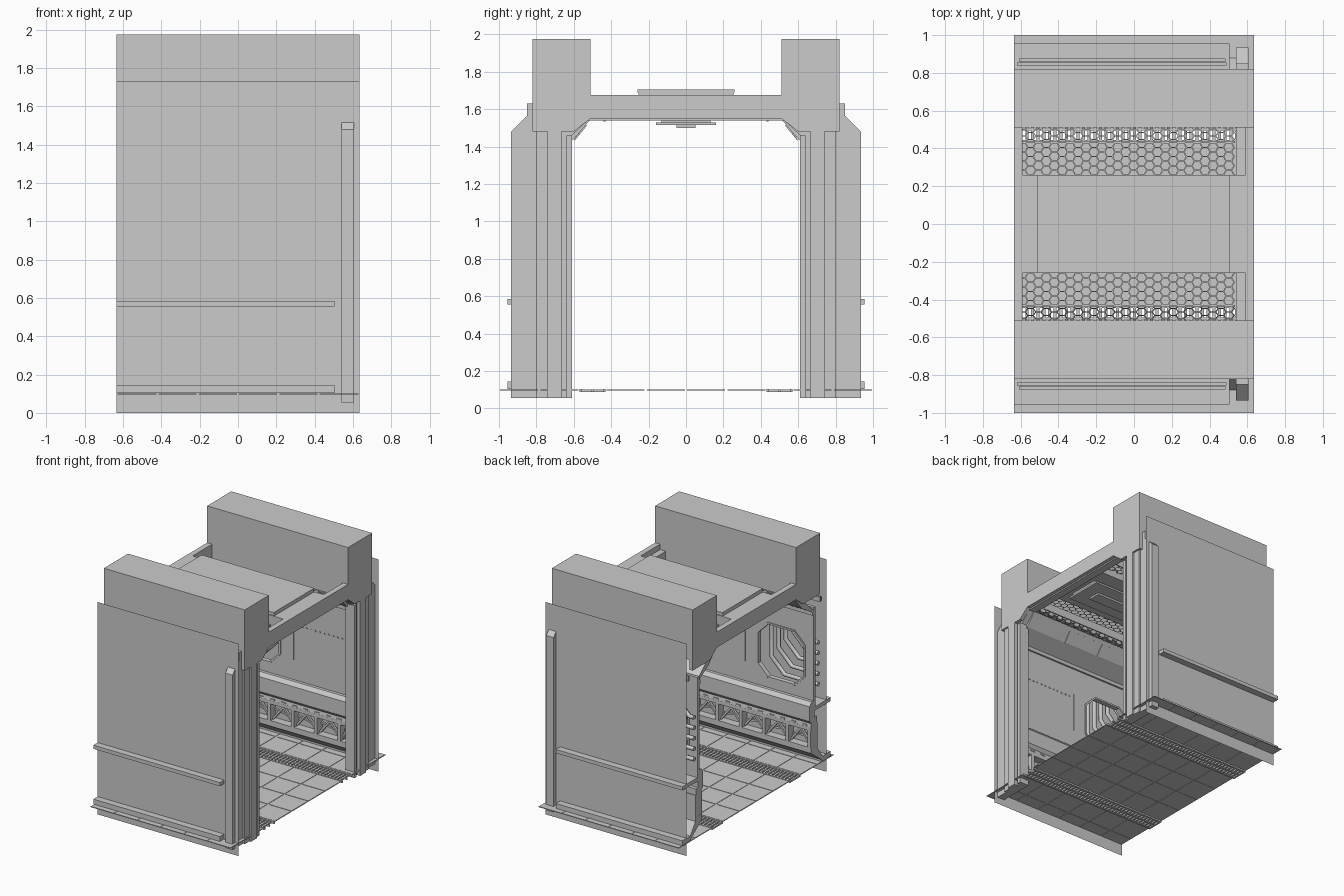
import bpy, bmesh, math

if "Cube" in bpy.data.objects:
    bpy.data.objects.remove(bpy.data.objects["Cube"])

XL, XR = -0.635, 0.635


def mirror_y(ob):
    m = ob.modifiers.new("mirror", 'MIRROR')
    m.use_axis = (False, True, False)
    m.use_mirror_merge = False


def finish(name, bm, mirror=True):
    bmesh.ops.recalc_face_normals(bm, faces=bm.faces)
    me = bpy.data.meshes.new(name)
    bm.to_mesh(me)
    bm.free()
    ob = bpy.data.objects.new(name, me)
    bpy.context.collection.objects.link(ob)
    if mirror:
        mirror_y(ob)
    return ob


def boxes(name, items, mirror=True):
    """Boxes given as x0, x1, y0, y1, z0, z1."""
    bm = bmesh.new()
    for x0, x1, y0, y1, z0, z1 in items:
        for v in bmesh.ops.create_cube(bm, size=1)["verts"]:
            v.co = ((x0 + x1) / 2 + v.co.x * (x1 - x0),
                    (y0 + y1) / 2 + v.co.y * (y1 - y0),
                    (z0 + z1) / 2 + v.co.z * (z1 - z0))
    return finish(name, bm, mirror)


def extrude(bm, pts, offset):
    f = bm.faces.new([bm.verts.new(p) for p in pts])
    geom = bmesh.ops.extrude_face_region(bm, geom=[f])["geom"]
    bmesh.ops.translate(bm, vec=offset,
                        verts=[v for v in geom if isinstance(v, bmesh.types.BMVert)])


def prism(name, yz, spans, mirror=True):
    """Side profile (y, z) extruded along x over each span."""
    bm = bmesh.new()
    for x0, x1 in spans:
        extrude(bm, [(x0, y, z) for y, z in yz], (x1 - x0, 0, 0))
    return finish(name, bm, mirror)


def bar(bm, p, q, w, y0, y1):
    """Flat bar between two (x, z) points, with depth from y0 to y1."""
    dx, dz = q[0] - p[0], q[1] - p[1]
    k = w / 2 / math.hypot(dx, dz)
    nx, nz = -dz * k, dx * k
    extrude(bm, [(p[0] + nx, y0, p[1] + nz), (q[0] + nx, y0, q[1] + nz),
                 (q[0] - nx, y0, q[1] - nz), (p[0] - nx, y0, p[1] - nz)], (0, y1 - y0, 0))


def octagon(x0, x1, z0, z1, c):
    return [(x0 + c, z0), (x1 - c, z0), (x1, z0 + c), (x1, z1 - c),
            (x1 - c, z1), (x0 + c, z1), (x0, z1 - c), (x0, z0 + c)]


# Outer backing sheets
bm = bmesh.new()
bm.faces.new([bm.verts.new(p) for p in
              [(XL, -.9, 0), (XR, -.9, 0), (XR, -.9, 1.73), (XL, -.9, 1.73)]])
finish("outer_wall_sheet", bm)

# Floor: base strips, tiles and drain grates
bm = bmesh.new()
for y0, y1 in [(-1, -.57), (-.43, .43), (.57, 1)]:
    bm.faces.new([bm.verts.new(p) for p in
                  [(XL, y0, .099), (XR, y0, .099), (XR, y1, .099), (XL, y1, .099)]])
finish("floor_base", bm, False)
xs = [XL, -.42, -.21, 0, .21, .42, XR]
g = .006
boxes("floor_tiles", [(x0 + g, x1 - g, y0 + g, y0 + .215 - g, .097, .102)
                      for x0, x1 in zip(xs, xs[1:]) for y0 in (0, .215, .57, .785)])
grate = [(XL, XR, .43, .445, .087, .103), (XL, XR, .555, .57, .087, .103),
         (XL, XR, .495, .505, .087, .1)]
grate += [(XL + .03 * i, XL + .03 * i + .016, .445, .555, .087, .1) for i in range(42)]
boxes("drain_grate", grate)

# Top side housings with shaped end caps
prism("roof_housing", [(.82, 1.56), (.82, 1.975), (.51, 1.975), (.51, 1.56)], [(XL, XR)])
prism("housing_end_cap", [(.82, 1.48), (.82, 1.57), (.51, 1.57), (.51, 1.55), (.6, 1.48)],
      [(XL, XL + .03), (.6, XR)])

# Arch frame at the right end
outer = [(.61, .055), (.935, .055), (.935, 1.48), (.85, 1.565), (.85, 1.63)]
inner = [(.525, 1.54), (.61, 1.46)]
prism("arch_frame", outer + [(-y, z) for y, z in reversed(outer)]
      + [(-y, z) for y, z in reversed(inner)] + inner, [(.54, .605)], False)
boxes("column_ribs", [(.54, XR, .665, .74, .055, 1.49), (.54, .622, .61, .64, .055, 1.46),
                      (.54, .62, .74, .8, .055, 1.48)])
boxes("end_beams", [(.59, XR, -.51, .51, 1.55, 1.675), (.54, .59, -.26, .26, 1.54, 1.675),
                    (XL, -.59, -.51, .51, 1.55, 1.675)], False)

# Ceiling centre block, lid and lamps
boxes("ceiling_block", [(-.6, .6, -.26, .26, 1.55, 1.675)], False)
boxes("ceiling_lid", [(-.51, .505, -.255, .255, 1.675, 1.69),
                      (-.51, .505, -.26, .26, 1.69, 1.705)], False)
boxes("ceiling_lamp", [(-.5, .5, -.13, .13, 1.53, 1.55), (-.51, .51, -.16, .16, 1.515, 1.53),
                       (-.4, .4, -.05, .05, 1.5, 1.515)], False)
boxes("ceiling_strip_light", [(-.59, .535, .43, .44, 1.535, 1.6)])


# Hexagon ceiling grilles, flat then bending down to the wall
def grille_point(x, t):
    t = min(max(t, 0), .27)
    x = min(max(x, -.59), .535)
    if t < .17:
        return (x, .26 + t, 1.6)
    return (x, .43 + (t - .17) * .75, 1.6 - (t - .17) * .66)


bm = bmesh.new()
r = .028
for col in range(28):
    for row in range(7):
        cx = -.59 + 1.5 * r * col
        ct = math.sqrt(3) * r * (row + .5 * (col % 2))
        rings = [[bm.verts.new(grille_point(cx + k * r * math.cos(a * math.pi / 3),
                                            ct + k * r * math.sin(a * math.pi / 3)))
                  for a in range(6)] for k in (1, .86)]
        for a in range(6):
            b = (a + 1) % 6
            bm.faces.new([rings[0][a], rings[0][b], rings[1][b], rings[1][a]])
bmesh.ops.dissolve_degenerate(bm, dist=1e-5, edges=bm.edges)
finish("ceiling_hex_grille", bm)

# Upper inner wall with an eight-sided service opening
wall = boxes("upper_wall", [(XL, .54, .735, .76, .58, 1.4)], False)
bm = bmesh.new()
extrude(bm, [(x, .6, z) for x, z in octagon(-.55, -.14, .73, 1.16, .09)], (0, .3, 0))
cutter = finish("opening_cutter", bm, False)
cutter.hide_render = True
cutter.hide_viewport = True
cut = wall.modifiers.new("opening", 'BOOLEAN')
cut.operation = 'DIFFERENCE'
cut.solver = 'EXACT'
cut.object = cutter
mirror_y(wall)

# Raised rim round the opening
bm = bmesh.new()
o = octagon(-.555, -.135, .725, 1.165, .092)
for p, q in zip(o, o[1:] + o[:1]):
    bar(bm, p, q, .014, .727, .765)
finish("opening_rim", bm)

# Service pipes bending from vertical to the open end
for i in range(5):
    z, x = .75 + .085 * i, -.21 - .065 * i
    path = [(XL, z), (x - .12, z), (x, z + .12), (x, 1.38)]
    cu = bpy.data.curves.new("service_pipe", 'CURVE')
    cu.dimensions = '3D'
    cu.bevel_depth = .017
    cu.bevel_resolution = 2
    cu.use_fill_caps = True
    sp = cu.splines.new('POLY')
    sp.points.add(len(path) - 1)
    for pt, (px, pz) in zip(sp.points, path):
        pt.co = (px, .80, pz, 1)
    ob = bpy.data.objects.new("service_pipe", cu)
    bpy.context.collection.objects.link(ob)
    mirror_y(ob)

# Wall rails behind the lining, panel groove and row of studs
boxes("back_rails", [(-.62, .49, .84, .855, 1.4, 1.44), (-.61, .485, .86, .875, 1.4, 1.43)])
boxes("wall_details", [(-.02, -.012, .73, .74, .8, 1.12)]
      + [(.02 + .04 * i, .03 + .04 * i, .729, .74, 1.085, 1.095) for i in range(11)])

# Slanted upper wall with a framed display recess
prism("slanted_wall", [(.76, 1.36), (.735, 1.36), (.60, 1.44), (.515, 1.54), (.54, 1.56)],
      [(XL + .01, .56)])
prism("slant_panels", [(.60, 1.432), (.592, 1.436), (.53, 1.512), (.54, 1.52)],
      [(-.42, -.13), (-.10, .19)])
prism("slant_trim", [(.745, 1.34), (.72, 1.34), (.72, 1.37), (.745, 1.38)], [(XL, .54)])

# Bumper rail, ledges and fascia
prism("bumper_rail", [(.75, .46), (.71, .46), (.685, .49), (.685, .61), (.71, .64), (.75, .64)],
      [(XL, .54)])
boxes("wall_ledges", [(XL, .505, .69, .955, .555, .585), (XL, .505, .84, .955, .105, .145)])
prism("lower_fascia", [(.78, .43), (.70, .43), (.705, .46), (.72, .5), (.78, .5)], [(XL, .54)])
boxes("fascia_slots", [(-.6 + .1 * i, -.56 + .1 * i, .697, .71, .44, .45) for i in range(11)])

# Lower truss panels with braces, and the undercut toe kick
boxes("lower_back", [(XL, .54, .765, .785, .2, .45)])
bm = bmesh.new()
for z in (.255, .42):
    bar(bm, (XL, z), (.54, z), .03, .70, .77)
edges = [-.62, -.42, -.21, 0, .21, .42, .535]
for x in edges:
    bar(bm, (x, .25), (x, .42), .028, .70, .77)
finish("truss_frame", bm)
bm = bmesh.new()
for x0, x1 in zip(edges, edges[1:]):
    m = (x0 + x1) / 2
    bar(bm, (x0, .26), (m, .39), .016, .73, .75)
    bar(bm, (m, .39), (x1, .26), .016, .73, .75)
    bar(bm, (x0, .35), (x1, .31), .014, .75, .765)
finish("truss_braces", bm)
prism("toe_kick", [(.70, .245), (.70, .225), (.86, .105), (.88, .105), (.78, .245)],
      [(XL, .54)])
